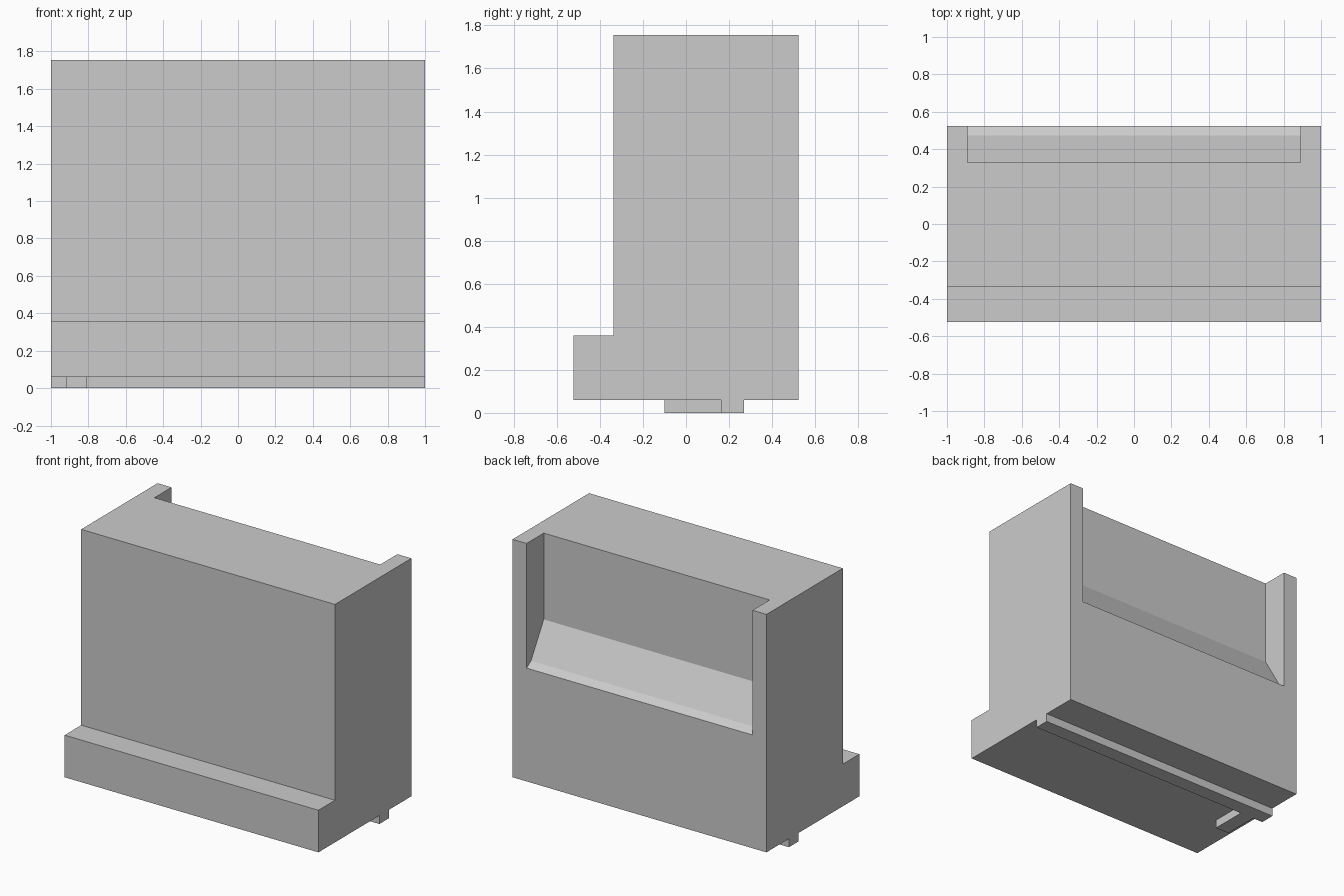
import bpy
import bmesh

cube = bpy.data.objects.get("Cube")
if cube:
    bpy.data.objects.remove(cube, do_unlink=True)

# Single matte grey
grey = bpy.data.materials.new("light_grey")
grey.use_nodes = True
colour = (0.6, 0.6, 0.6, 1)
grey.diffuse_color = colour
grey.node_tree.nodes["Principled BSDF"].inputs["Base Color"].default_value = colour


def extrude_profile(name, profile, x0, x1):
    """Sweep a (y, z) outline from x0 to x1 as a closed solid."""
    bm = bmesh.new()
    face = bm.faces.new([bm.verts.new((x0, y, z)) for y, z in profile])
    swept = bmesh.ops.extrude_face_region(bm, geom=[face])["geom"]
    verts = [v for v in swept if isinstance(v, bmesh.types.BMVert)]
    bmesh.ops.translate(bm, verts=verts, vec=(x1 - x0, 0, 0))
    bmesh.ops.recalc_face_normals(bm, faces=bm.faces)
    mesh = bpy.data.meshes.new(name)
    bm.to_mesh(mesh)
    bm.free()
    mesh.materials.append(grey)
    obj = bpy.data.objects.new(name, mesh)
    bpy.context.collection.objects.link(obj)
    return obj


def block(name, x0, x1, y0, y1, z0, z1):
    return extrude_profile(name, [(y0, z0), (y1, z0), (y1, z1), (y0, z1)], x0, x1)


BACK, BASE, TOP = 0.523, 0.06, 1.755

# Body with the low step along the front
body = extrude_profile("body", [
    (-0.523, BASE), (BACK, BASE), (BACK, TOP),
    (-0.337, TOP), (-0.337, 0.36), (-0.523, 0.36)], -1, 1)

# Open recess in the back, with a steep slope and a shallower lip
cutter = extrude_profile("recess_cutter", [
    (0.33, TOP + 0.1), (0.33, 1.14), (0.473, 0.9), (BACK, 0.867),
    (BACK + 0.1, 0.867), (BACK + 0.1, TOP + 0.1)], -0.89, 0.89)
cutter.hide_render = True
cut = body.modifiers.new("recess", 'BOOLEAN')
cut.operation = 'DIFFERENCE'
cut.solver = 'EXACT'
cut.object = cutter
bpy.context.view_layer.objects.active = body
bpy.ops.object.modifier_apply(modifier=cut.name)
bpy.data.objects.remove(cutter, do_unlink=True)

# Rail under the body, with a locating tab reaching forward at one end
block("bottom_rail", -1, 1, 0.163, 0.27, 0, BASE)
block("locating_tab", -0.92, -0.81, -0.1, 0.163, 0, BASE)
